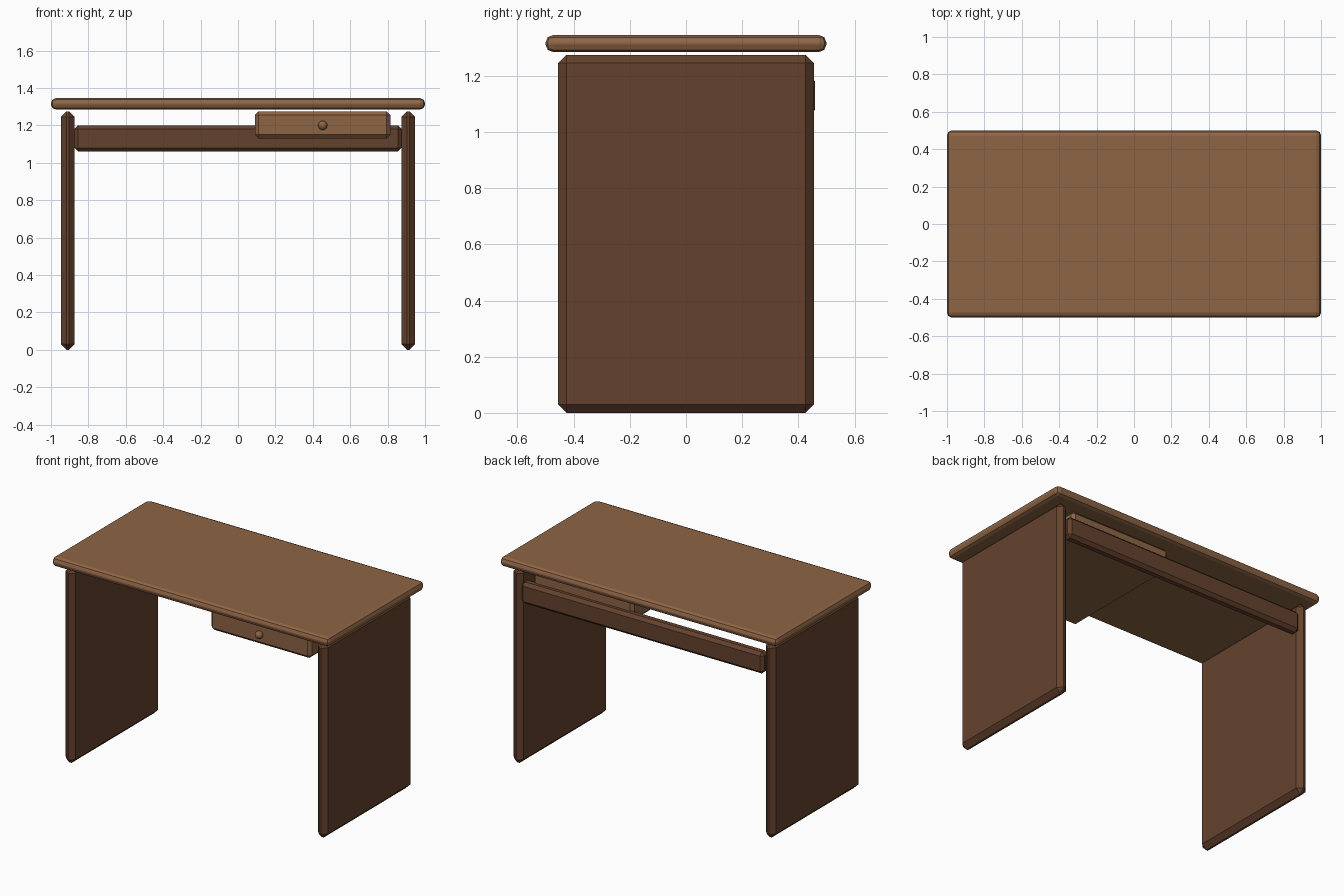
import bpy

default_cube = bpy.data.objects.get("Cube")
if default_cube:
    bpy.data.objects.remove(default_cube, do_unlink=True)


def make_material(name, colour):
    mat = bpy.data.materials.new(name)
    mat.use_nodes = True
    mat.diffuse_color = colour
    mat.node_tree.nodes["Principled BSDF"].inputs["Base Color"].default_value = colour
    return mat


light_wood = make_material("light wood", (0.27, 0.13, 0.06, 1))
dark_wood = make_material("dark wood", (0.13, 0.055, 0.027, 1))


def board(name, low, high, mat, bevel, segments=1):
    """Box between two corners with bevelled edges."""
    centre = [(a + b) / 2 for a, b in zip(low, high)]
    bpy.ops.mesh.primitive_cube_add(size=1, location=centre)
    obj = bpy.context.object
    obj.name = name
    obj.scale = [b - a for a, b in zip(low, high)]
    bpy.ops.object.transform_apply(location=False, rotation=False, scale=True)
    mod = obj.modifiers.new("Bevel", "BEVEL")
    mod.width = bevel
    mod.segments = segments
    obj.data.materials.append(mat)
    return obj


# Tabletop
board("tabletop", (-1, -0.5, 1.285), (1, 0.5, 1.345), light_wood, 0.026, 2)

# Side panel legs
for side, x in (("right", -0.91), ("left", 0.91)):
    board(side + "_leg", (x - 0.036, -0.455, 0), (x + 0.036, 0.455, 1.275),
          dark_wood, 0.03)

# Rear brace between the legs
board("rear_brace", (-0.875, 0.39, 1.06), (0.875, 0.46, 1.2), dark_wood, 0.02)

# Drawer and its knob
board("drawer", (0.09, -0.42, 1.13), (0.815, 0.42, 1.275), light_wood, 0.02)
bpy.ops.mesh.primitive_uv_sphere_add(segments=12, ring_count=8, radius=0.025,
                                     location=(0.453, -0.43, 1.2))
knob = bpy.context.object
knob.name = "drawer_knob"
knob.data.materials.append(light_wood)
bpy.ops.object.shade_smooth()
